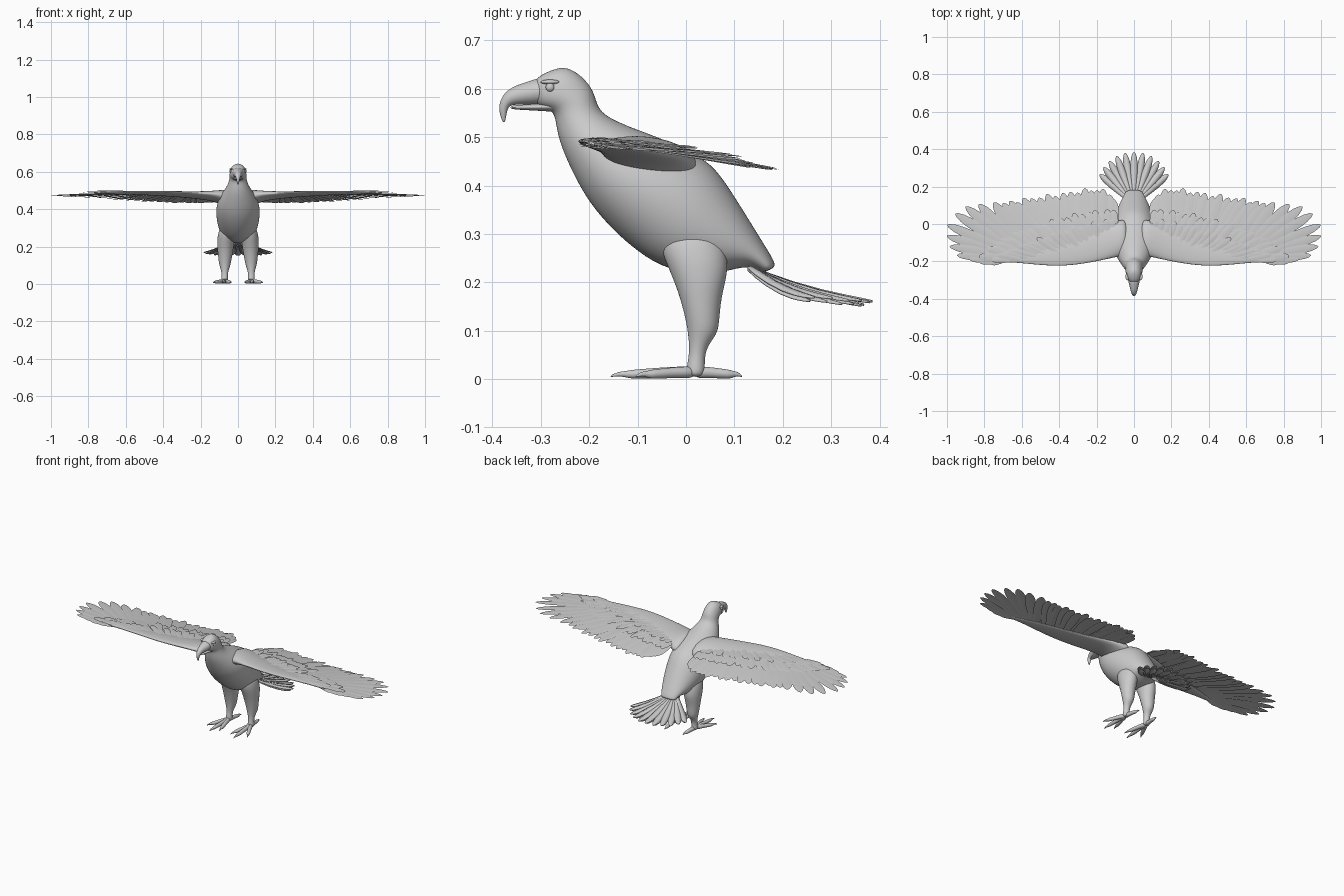
import bpy, bmesh, math
from mathutils import Vector as V


def finish(name, bm, mirror=False, levels=0):
    me = bpy.data.meshes.new(name)
    bm.to_mesh(me)
    bm.free()
    ob = bpy.data.objects.new(name, me)
    bpy.context.collection.objects.link(ob)
    me.polygons.foreach_set("use_smooth", [True] * len(me.polygons))
    if mirror:
        ob.modifiers.new("mirror", 'MIRROR').use_mirror_merge = False
    if levels:
        m = ob.modifiers.new("smooth", 'SUBSURF')
        m.levels = m.render_levels = levels
    return ob


def add_loft(bm, rings, n=12):
    # rings: (centre, half axis u, half axis v)
    loops = [[bm.verts.new(c + u * math.cos(2 * math.pi * i / n) + v * math.sin(2 * math.pi * i / n))
              for i in range(n)] for c, u, v in rings]
    for a, b in zip(loops, loops[1:]):
        for i in range(n):
            j = (i + 1) % n
            bm.faces.new((a[i], a[j], b[j], b[i]))
    bm.faces.new(loops[0][::-1])
    bm.faces.new(loops[-1])
    bmesh.ops.recalc_face_normals(bm, faces=bm.faces)


def profile_loft(name, sections, n=16):
    # sections in the side plane: front y,z, back y,z, half width
    bm = bmesh.new()
    rings = []
    for y0, z0, y1, z1, w in sections:
        a, b = V((0, y0, z0)), V((0, y1, z1))
        rings.append(((a + b) / 2, V((w, 0, 0)), (b - a) / 2))
    add_loft(bm, rings, n)
    return finish(name, bm, levels=2)


def along(pts, t):
    f = min(max(t, 0), 0.9999) * (len(pts) - 1)
    i = int(f)
    return V(pts[i]).lerp(V(pts[i + 1]), f - i)


SHAPE = [(0, .55), (.15, .7), (.35, .85), (.6, 1), (.8, .95), (.9, .75), (.97, .42), (1, .08)]


def add_feather(bm, base, tip, width, sag=0.0, camber=.003):
    d = tip - base
    side = V((-d.y, d.x, 0)).normalized() * width / 2
    rows = []
    for t, w in SHAPE:
        p = base + d * t - V((0, 0, sag * 4 * t * (1 - t)))
        rows.append([bm.verts.new(p - side * w), bm.verts.new(p + V((0, 0, camber * w))),
                     bm.verts.new(p + side * w)])
    for a, b in zip(rows, rows[1:]):
        for i in (0, 1):
            f = bm.faces.new((a[i], b[i], b[i + 1], a[i + 1]))
            f.normal_update()
            if f.normal.z < 0:
                f.normal_flip()


def feather_row(name, bases, tips, count, width, step=.0006, sag=0.0):
    bm = bmesh.new()
    for k in range(count):
        t = k / (count - 1)
        lift = V((0, 0, step * (k % 4) + (.005 if k % 2 else 0) * .3))
        jitter = V((0, .009 * math.sin(k * 2.4), 0))
        add_feather(bm, along(bases, t) + lift, along(tips, t) + lift + jitter, width, sag)
    return finish(name, bm, mirror=True)


# Body, neck and head in one smooth skin
profile_loft("body", [
    (.160, .220, .184, .230, .040), (.150, .222, .184, .242, .048),
    (.120, .236, .166, .272, .060), (.060, .212, .130, .332, .085),
    (-.04, .222, .090, .398, .108), (-.10, .260, .055, .448, .117),
    (-.15, .303, .000, .478, .120), (-.202, .362, -.06, .503, .113),
    (-.238, .430, -.115, .522, .088), (-.264, .492, -.162, .542, .062),
    (-.270, .532, -.182, .562, .049), (-.275, .556, -.188, .590, .046),
    (-.312, .562, -.202, .614, .046), (-.322, .588, -.222, .632, .042),
    (-.318, .614, -.242, .643, .030), (-.295, .632, -.262, .644, .012)])

# Hooked beak and lower jaw
profile_loft("upper_beak", [
    (-.275, .566, -.295, .628, .036), (-.318, .566, -.322, .617, .029),
    (-.348, .567, -.352, .608, .020), (-.364, .565, -.375, .594, .015),
    (-.369, .556, -.387, .570, .010), (-.371, .545, -.386, .550, .007),
    (-.374, .530, -.379, .530, .002)], 12)
profile_loft("lower_jaw", [
    (-.250, .550, -.250, .578, .034), (-.300, .554, -.300, .570, .026),
    (-.340, .556, -.340, .567, .015), (-.364, .558, -.364, .565, .007)], 12)

# Eyes and brow ridges
for name, loc, size in (("eyes", (.040, -.281, .603), (.006, .009, .009)),
                        ("brows", (.036, -.281, .614), (.010, .020, .005))):
    bm = bmesh.new()
    bmesh.ops.create_uvsphere(bm, u_segments=16, v_segments=10, radius=1)
    bmesh.ops.scale(bm, vec=size, verts=bm.verts)
    bmesh.ops.translate(bm, vec=loc, verts=bm.verts)
    finish(name, bm, mirror=True)

# Wing arms: x, leading y, trailing y, z, half thickness
bm = bmesh.new()
add_loft(bm, [(V((x, (a + b) / 2, z)), V((0, (b - a) / 2, -(b - a) * .06)), V((0, 0, h)))
              for x, a, b, z, h in [
    (.03, -.170, .030, .450, .050), (.08, -.178, .025, .462, .042),
    (.13, -.188, .005, .470, .027), (.20, -.203, -.02, .474, .019),
    (.30, -.220, -.06, .479, .014), (.40, -.228, -.09, .484, .012),
    (.52, -.220, -.125, .487, .010), (.63, -.206, -.155, .487, .008),
    (.72, -.206, -.185, .486, .005)]])
finish("wing_arms", bm, mirror=True, levels=2)

# Wing feathers: long primaries, secondaries and two covert rows
bm = bmesh.new()
prim = [(.77, -.208), (.83, -.202), (.88, -.188), (.945, -.168), (.985, -.120), (1, -.065),
        (.998, -.005), (.955, .055), (.90, .092), (.83, .105), (.75, .115)]
for k, (x, y) in enumerate(prim):
    t = k / (len(prim) - 1)
    base = V((.68 - .12 * t, -.19 + .03 * t, .484))
    add_feather(bm, base, V((x, y, .484 - .024 * t - .001 * (k % 2))), .036 + .026 * t)
finish("primary_feathers", bm, mirror=True)

arm = [(.10, -.06, .470), (.30, -.11, .478), (.50, -.16, .484), (.66, -.185, .486)]
feather_row("secondary_feathers", arm[:3],
            [(.115, .135, .436), (.16, .180, .432), (.25, .185, .431), (.36, .165, .433),
             (.48, .150, .438), (.60, .130, .446), (.70, .110, .454)], 18, .058)
feather_row("greater_coverts", [(p[0], p[1], p[2] + .005) for p in arm],
            [(.11, .075, .461), (.25, .065, .462), (.42, .030, .466), (.60, -.03, .472),
             (.74, -.10, .480), (.83, -.175, .488)], 22, .044)
feather_row("lesser_coverts", [(p[0], p[1] - .01, p[2] + .008) for p in arm],
            [(.12, .025, .476), (.26, .000, .477), (.42, -.045, .482), (.58, -.105, .488),
             (.70, -.155, .492), (.76, -.192, .494)], 22, .034)

# Fanned tail in two layers
bm = bmesh.new()
for layer, reach in ((0, 1.0), (1, .93)):
    for k in range(11):
        s = (k - 5) / 5
        a = s * math.radians(50)
        r = (.255 - .05 * abs(s) ** 2) * reach
        base = V((s * .035, .135, .232 - .004 * layer))
        tip = V((s * .035 + r * math.sin(a) * .94, .135 + r * math.cos(a) * .985,
                 .160 + .010 * s * s - .007 * layer + .002 * (k % 2)))
        add_feather(bm, base, tip, .038, sag=.010, camber=.004)
tail = finish("tail_feathers", bm)
tail.modifiers.new("thickness", 'SOLIDIFY').thickness = .004

# Legs: z, centre y, half depth, centre x, half width
bm = bmesh.new()
add_loft(bm, [(V((x, y, z)), V((w, 0, 0)), V((0, d, 0))) for z, y, d, x, w in [
    (.320, .005, .060, .050, .040), (.270, .015, .072, .060, .050),
    (.220, .028, .062, .066, .048), (.170, .030, .044, .068, .042),
    (.115, .035, .035, .070, .034), (.092, .034, .031, .070, .028),
    (.070, .026, .020, .071, .020), (.045, .022, .017, .071, .017),
    (.022, .020, .020, .072, .019), (.004, .020, .018, .072, .018)]])
finish("legs", bm, mirror=True, levels=2)

# Toes with claws
bm = bmesh.new()
ankle = V((.072, .018, 0))
for x, y in ((.080, -.158), (.134, -.105), (.036, -.125), (.060, .117)):
    d = V((x, y, 0)) - ankle
    side = V((-d.y, d.x, 0)).normalized()
    add_loft(bm, [(ankle + d * t + V((0, 0, z)), side * r, V((0, 0, h))) for t, z, r, h in [
        (0, .014, .014, .014), (.2, .014, .013, .013), (.4, .013, .011, .012),
        (.6, .011, .012, .011), (.75, .010, .010, .010), (.80, .010, .006, .007),
        (.90, .011, .005, .005), (1, .005, .0015, .0015)]], 8)
finish("toes", bm, mirror=True, levels=1)
